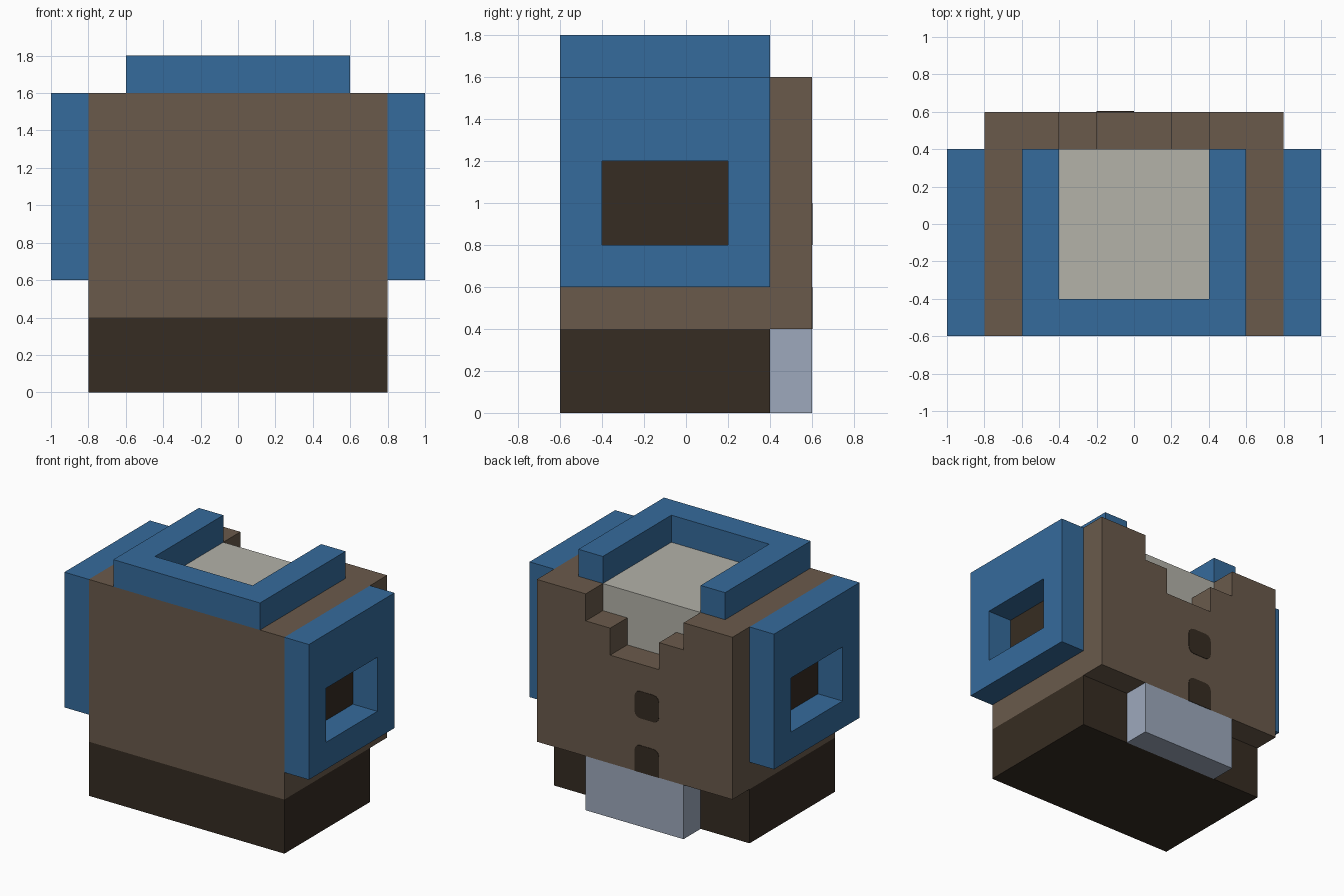
import bpy, bmesh, math
from mathutils import Vector

if "Cube" in bpy.data.objects:
    bpy.data.objects.remove(bpy.data.objects["Cube"])


def material(name, rgb):
    """Flat colour given as 0-255 display values, stored as linear."""
    m = bpy.data.materials.new(name)
    lin = [(c / 255 / 12.92) if c < 11 else ((c / 255 + 0.055) / 1.055) ** 2.4 for c in rgb]
    m.diffuse_color = (*lin, 1)
    m.use_nodes = True
    m.node_tree.nodes["Principled BSDF"].inputs["Base Color"].default_value = m.diffuse_color
    return m


BROWN = material("brown", (106, 90, 75))
DARK = material("dark brown", (54, 44, 34))
BLUE = material("blue", (53, 107, 156))
STONE = material("light stone grey", (179, 178, 169))
STEEL = material("steel grey", (157, 169, 188))


def finish(name, bm, *mats):
    bmesh.ops.recalc_face_normals(bm, faces=bm.faces[:])
    mesh = bpy.data.meshes.new(name)
    bm.to_mesh(mesh)
    bm.free()
    for m in mats:
        mesh.materials.append(m)
    obj = bpy.data.objects.new(name, mesh)
    bpy.context.collection.objects.link(obj)
    return obj


def box_bm(lo, hi):
    bm = bmesh.new()
    bmesh.ops.create_cube(bm, size=1)
    for v in bm.verts:
        v.co = Vector([(a + b) / 2 + c * (b - a) for a, b, c in zip(lo, hi, v.co)])
    return bm


def extrude(bm, faces, offset):
    new = bmesh.ops.extrude_face_region(bm, geom=faces)["geom"]
    moved = [g for g in new if isinstance(g, bmesh.types.BMVert)]
    bmesh.ops.translate(bm, verts=moved, vec=offset)


def prism(name, points, offset, mat):
    bm = bmesh.new()
    face = bm.faces.new([bm.verts.new(p) for p in points])
    extrude(bm, [face], offset)
    return finish(name, bm, mat)


# Body block: dark lower band, stone inset on top and back, dark ear openings
bm = box_bm((-0.8, -0.6, 0), (0.8, 0.4, 1.6))
cuts = [(0, -0.4), (0, 0.4), (1, -0.4), (1, 0.2), (2, 0.4), (2, 0.8), (2, 1.2)]
for axis, pos in cuts:
    co, no = Vector(), Vector()
    co[axis], no[axis] = pos, 1
    bmesh.ops.bisect_plane(bm, geom=bm.verts[:] + bm.edges[:] + bm.faces[:],
                           plane_co=co, plane_no=no)
for f in bm.faces:
    c = f.calc_center_median()
    opening = abs(c.x) > 0.79 and -0.4 < c.y < 0.2 and 0.8 < c.z < 1.2
    inset_top = c.z > 1.59 and abs(c.x) < 0.4 and c.y > -0.4
    inset_back = c.y > 0.39 and abs(c.x) < 0.4 and c.z > 1.2
    if c.z < 0.4 or opening:
        f.material_index = 1
    elif inset_top or inset_back:
        f.material_index = 2
finish("body", bm, BROWN, DARK, STONE)

# Back panel with a stepped notch in its top edge
half = [(0.8, 0.4), (0.8, 1.6), (0.4, 1.6), (0.4, 1.4), (0.2, 1.4), (0.2, 1.2)]
outline = half + [(-x, z) for x, z in reversed(half)]
prism("back_panel", [(x, 0.4, z) for x, z in outline], (0, 0.2, 0), BROWN)

# Block under the back panel
finish("rear_block", box_bm((-0.4, 0.4, 0), (0.4, 0.6, 0.4)), STEEL)

# U-shaped band on top, open to the back
half = [(0.6, -0.6), (0.6, 0.4), (0.4, 0.4), (0.4, -0.4)]
outline = half + [(-x, y) for x, y in reversed(half)]
prism("top_band", [(x, y, 1.6) for x, y in outline], (0, 0, 0.2), BLUE)

# Side frames with rectangular openings
for side, label in ((1, "right"), (-1, "left")):
    bm = bmesh.new()
    outer, inner = [
        [bm.verts.new((side * 0.8, y, z)) for y, z in ((a, c), (b, c), (b, d), (a, d))]
        for a, b, c, d in ((-0.6, 0.4, 0.6, 1.6), (-0.4, 0.2, 0.8, 1.2))]
    faces = [bm.faces.new((outer[i], outer[(i + 1) % 4], inner[(i + 1) % 4], inner[i]))
             for i in range(4)]
    extrude(bm, faces, (side * 0.2, 0, 0))
    finish(label + "_side_frame", bm, BLUE)


# Dark rounded spots on the back
def spot(name, z0, z1, round_bottom):
    r, pts = 0.045, []
    for k, (cx, cz) in enumerate(((-r, z1 - r), (-0.2 + r, z1 - r),
                                  (-0.2 + r, z0 + r), (-r, z0 + r))):
        if k > 1 and not round_bottom:
            pts.append((-0.2 if k == 2 else 0, 0.6, z0))
            continue
        for s in range(4):
            a = math.radians(90 * k + 30 * s)
            pts.append((cx + r * math.cos(a), 0.6, cz + r * math.sin(a)))
    prism(name, pts, (0, 0.003, 0), DARK)


spot("upper_spot", 0.8, 1.0, True)
spot("lower_spot", 0.4, 0.6, False)
